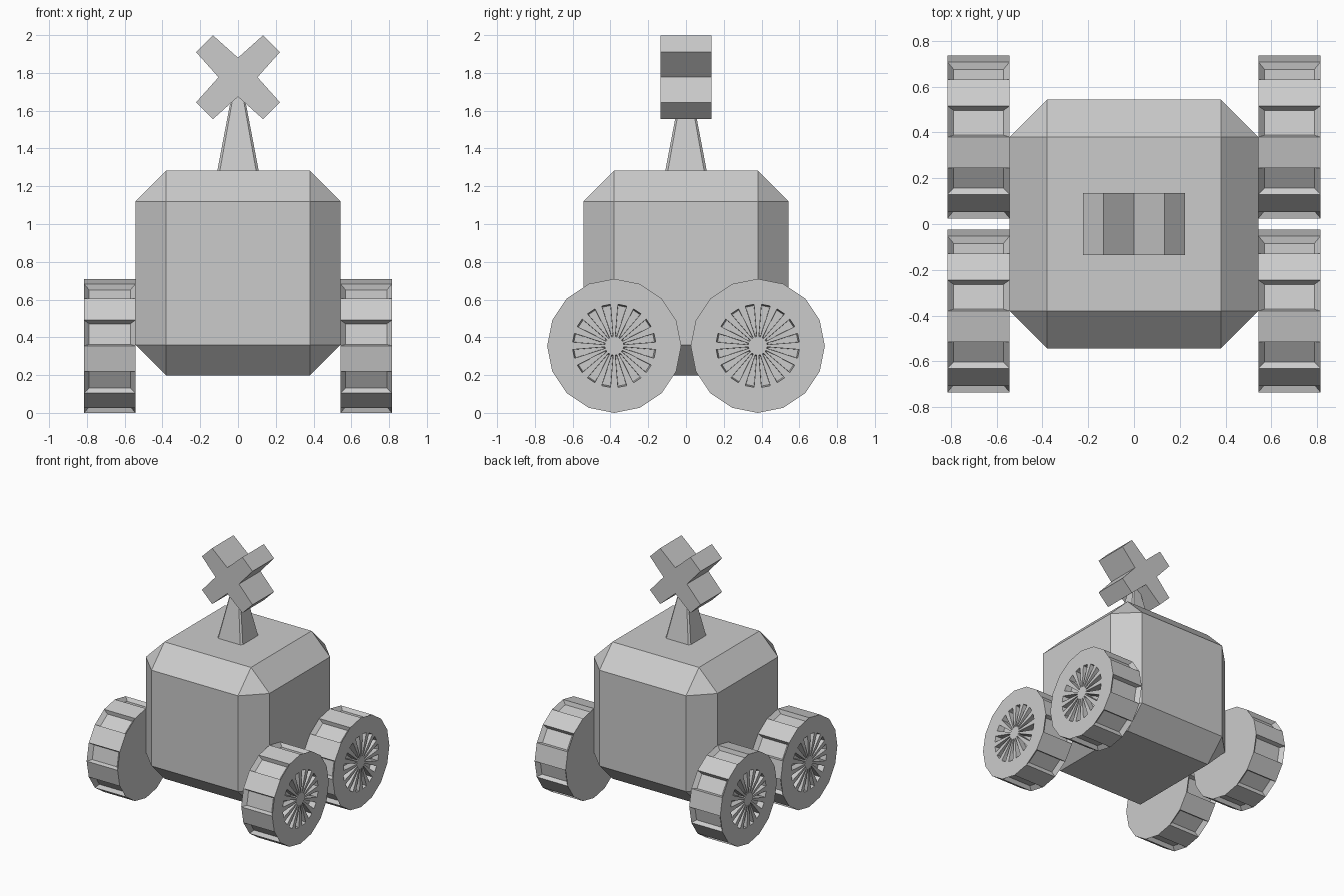
import bpy, bmesh, math
from mathutils import Vector, Matrix

cube = bpy.data.objects.get("Cube")
if cube:
    bpy.data.objects.remove(cube, do_unlink=True)

grey = bpy.data.materials.new("light_grey")
grey.use_nodes = True
COL = (0.6, 0.6, 0.6, 1)
grey.diffuse_color = COL
grey.node_tree.nodes["Principled BSDF"].inputs["Base Color"].default_value = COL


def finish(bm, name, location=(0, 0, 0)):
    """Turn a bmesh into a flat-shaded object."""
    bmesh.ops.recalc_face_normals(bm, faces=bm.faces)
    mesh = bpy.data.meshes.new(name)
    bm.to_mesh(mesh)
    bm.free()
    mesh.materials.append(grey)
    obj = bpy.data.objects.new(name, mesh)
    obj.location = location
    bpy.context.collection.objects.link(obj)
    return obj


def sink(bm, face, scale, offset):
    """Push a face inwards with sloping walls."""
    new = bmesh.ops.extrude_discrete_faces(bm, faces=[face])["faces"][0]
    centre = new.calc_center_median()
    for v in new.verts:
        v.co = centre + (v.co - centre) * scale + offset


# Body: cube with wide chamfers
bm = bmesh.new()
bmesh.ops.create_cube(bm, size=1.086)
bmesh.ops.bevel(bm, geom=bm.edges[:], offset=0.163, segments=1,
                profile=0.5, affect='EDGES')
finish(bm, "body", (0, 0, 0.74))

# Mast: tapered square post with narrow chamfered corners
bm = bmesh.new()
rings = []
for z, h, c in ((1.27, 0.112, 0.014), (1.72, 0.026, 0.008)):
    pts = [(h, c - h), (h, h - c), (h - c, h), (c - h, h),
           (-h, h - c), (-h, c - h), (c - h, -h), (h - c, -h)]
    rings.append([bm.verts.new((x, y, z)) for x, y in pts])
for i in range(8):
    j = (i + 1) % 8
    bm.faces.new((rings[0][i], rings[0][j], rings[1][j], rings[1][i]))
for ring in rings:
    bm.faces.new(ring)
finish(bm, "mast")

# Diagonal cross on top, four slightly tapered arms
bm = bmesh.new()
outline = []
for k in range(4):
    turn = Matrix.Rotation(math.radians(45 + 90 * k), 2)
    for u, v in ((0.251, -0.063), (0.251, 0.063), (0.073, 0.073)):
        outline.append(turn @ Vector((u, v)))
front = bm.faces.new([bm.verts.new((p.x, -0.135, p.y)) for p in outline])
extruded = bmesh.ops.extrude_face_region(bm, geom=[front], use_keep_orig=True)
for v in extruded["geom"]:
    if isinstance(v, bmesh.types.BMVert):
        v.co.y = 0.135
finish(bm, "cross", (0, 0, 1.777))

# Wheels
N, R, RING, HUB = 16, 0.355, 0.224, 0.05
INNER, OUTER = 0.543, 0.815


def wheel(name, side, y):
    bm = bmesh.new()

    def vert(x, p):
        return bm.verts.new((side * x, p[0], p[1]))

    def polar(r, k):
        a = math.tau * k / N
        return Vector((-r * math.cos(a), r * math.sin(a)))

    back = [vert(INNER, polar(R, k)) for k in range(N)]
    rim = [vert(OUTER, polar(R, k)) for k in range(N)]
    ring = [vert(OUTER, polar(RING, k)) for k in range(N)]
    slots = []
    for k in range(N):
        corners = []
        for r, half in ((RING, 0.02), (HUB, 0.006)):
            a, b = polar(r, k), polar(r, k + 1)
            t = half / (b - a).length
            corners += [vert(OUTER, a.lerp(b, t)), vert(OUTER, a.lerp(b, 1 - t))]
        slots.append(corners)

    treads, wells = [], []
    for k in range(N):
        n = (k + 1) % N
        o1, o2, i1, i2 = slots[k]
        p1, p2, q1, q2 = slots[k - 1]
        face = bm.faces.new((back[k], back[n], rim[n], rim[k]))
        if k % 2 == 0:
            treads.append(face)
        bm.faces.new((rim[k], rim[n], ring[n], o2, o1, ring[k]))
        bm.faces.new((ring[k], o1, i1, q2, p2))
        wells.append(bm.faces.new((o1, o2, i2, i1)))
    bm.faces.new(back)
    bm.faces.new([v for s in slots for v in s[2:]])

    # Recessed tread pockets and spoke slots
    for face in treads:
        c = face.calc_center_median()
        sink(bm, face, 0.8, -0.03 * Vector((0, c.y, c.z)).normalized())
    for face in wells:
        sink(bm, face, 0.92, Vector((-0.05 * side, 0, 0)))
    finish(bm, name, (0, y, R))


for side, side_name in ((1, "left"), (-1, "right")):
    for y, end_name in ((-0.38, "front"), (0.38, "back")):
        wheel(f"{end_name}_{side_name}_wheel", side, y)
